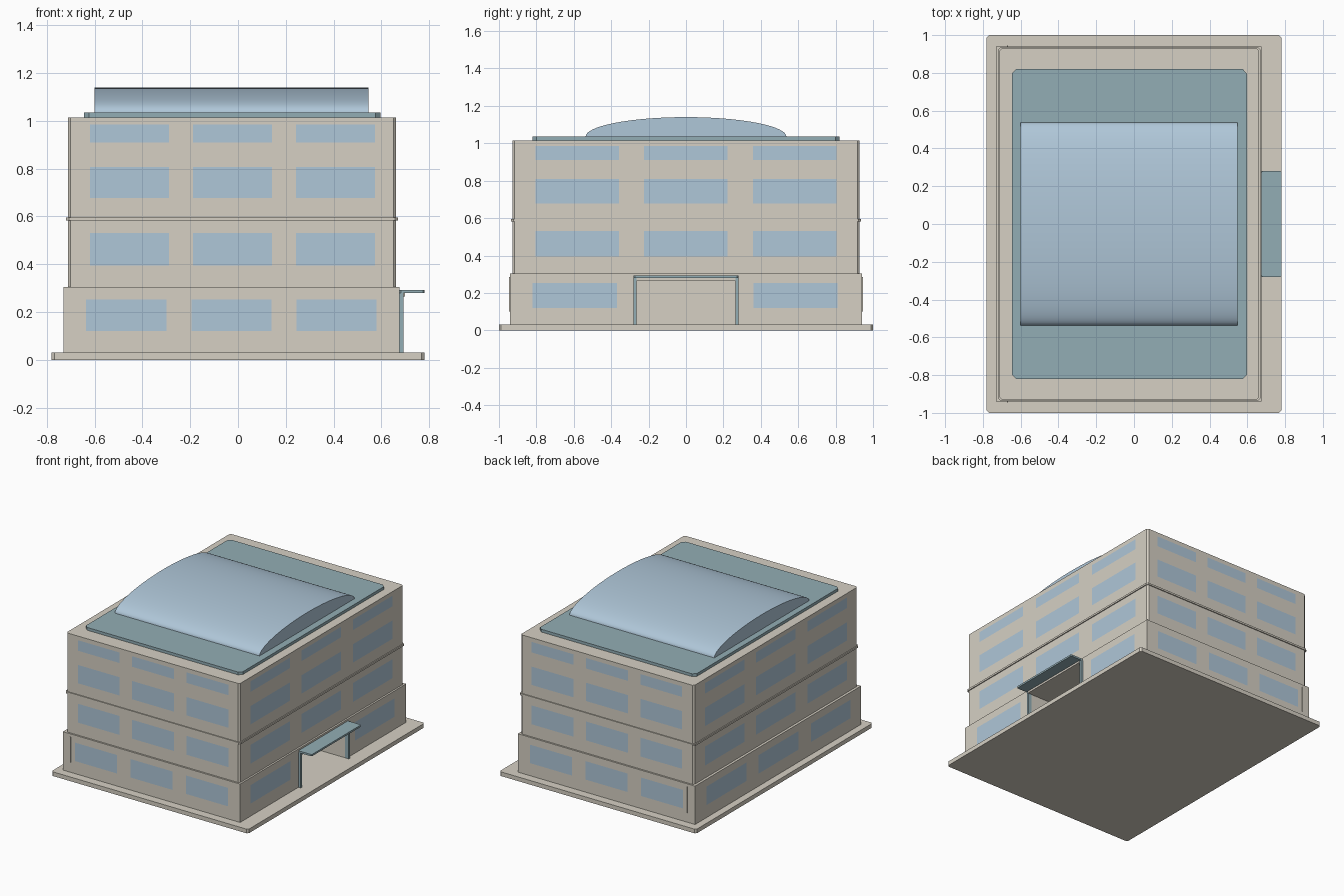
import bpy, bmesh, math
from mathutils import Vector

if "Cube" in bpy.data.objects:
    bpy.data.objects.remove(bpy.data.objects["Cube"], do_unlink=True)


def material(name, rgb):
    m = bpy.data.materials.new(name)
    m.use_nodes = True
    m.diffuse_color = (*rgb, 1)
    m.node_tree.nodes["Principled BSDF"].inputs["Base Color"].default_value = (*rgb, 1)
    return m


STONE = material("warm stone", (0.67, 0.63, 0.55))
GLASS = material("pale blue glass", (0.43, 0.57, 0.69))
TEAL = material("grey teal metal", (0.29, 0.42, 0.46))


def box_mesh(xs, ys, zs, chamfer=0):
    """Box between the given ranges, with optional cut vertical corners."""
    bm = bmesh.new()
    bmesh.ops.create_cube(bm, size=1)
    for v in bm.verts:
        v.co = Vector(r[0] if c < 0 else r[1] for c, r in zip(v.co, (xs, ys, zs)))
    if chamfer:
        upright = [e for e in bm.edges
                   if abs(e.verts[0].co.z - e.verts[1].co.z) > 1e-4]
        bmesh.ops.bevel(bm, geom=upright, offset=chamfer, segments=1, affect="EDGES")
    return bm


def finish(bm, name, *mats):
    mesh = bpy.data.meshes.new(name)
    bm.normal_update()
    bm.to_mesh(mesh)
    bm.free()
    for m in mats:
        mesh.materials.append(m)
    ob = bpy.data.objects.new(name, mesh)
    bpy.context.scene.collection.objects.link(ob)
    return ob


def box(name, mat, xs, ys, zs, chamfer=0):
    return finish(box_mesh(xs, ys, zs, chamfer), name, mat)


def slice_mesh(bm, axis, values):
    normal = Vector(1 if i == axis else 0 for i in range(3))
    for value in values:
        bmesh.ops.bisect_plane(bm, geom=bm.verts[:] + bm.edges[:] + bm.faces[:],
                               plane_co=normal * value, plane_no=normal)


def inside(value, ranges):
    return any(a < value < b for a, b in ranges)


def cut_windows(bm, columns_x, columns_y, rows, has_door=False):
    """Cut flush windows into all four walls and colour them."""
    for axis, ranges in enumerate((columns_x, columns_y, rows)):
        slice_mesh(bm, axis, [v for r in ranges for v in r])
    bm.normal_update()
    for f in bm.faces:
        c, n = f.calc_center_median(), f.normal
        across = (abs(n.y) > 0.9 and inside(c.x, columns_x)
                  or abs(n.x) > 0.9 and inside(c.y, columns_y))
        door = has_door and n.x > 0.9 and abs(c.y) < 0.3
        f.material_index = int(across and inside(c.z, rows) and not door)


def columns(start, width, step):
    return [(start + i * step, start + i * step + width) for i in range(3)]


# Plinth
box("plinth", STONE, (-0.78, 0.78), (-1, 1), (0, 0.03), 0.012)

# Ground floor with a deep entrance opening on the +x side
DOOR_Y, DOOR_TOP, WALL_X = 0.265, 0.265, 0.675
bm = box_mesh((-0.73, WALL_X), (-0.94, 0.94), (0.03, 0.305))
cut_windows(bm, columns(-0.635, 0.335, 0.44), columns(-0.82, 0.45, 0.59),
            [(0.12, 0.252)], has_door=True)
slice_mesh(bm, 1, (-DOOR_Y, DOOR_Y))
slice_mesh(bm, 2, (DOOR_TOP,))
bm.normal_update()
opening = []
for f in bm.faces:
    c = f.calc_center_median()
    if f.normal.x > 0.9 and abs(c.y) < DOOR_Y and c.z < DOOR_TOP:
        opening.append(f)
result = bmesh.ops.extrude_face_region(bm, geom=opening)
bmesh.ops.translate(bm, vec=(-0.4, 0, 0),
                    verts=[g for g in result["geom"] if isinstance(g, bmesh.types.BMVert)])
bmesh.ops.delete(bm, geom=[f for f in opening if f.is_valid], context="FACES")
finish(bm, "ground_floor", STONE, GLASS)

# Upper floors
bm = box_mesh((-0.712, 0.662), (-0.928, 0.928), (0.305, 1.015), 0.012)
cut_windows(bm, columns(-0.62, 0.332, 0.431), columns(-0.805, 0.447, 0.581),
            [(0.395, 0.53), (0.677, 0.808), (0.91, 0.985)])
finish(bm, "upper_floors", STONE, GLASS)
box("string_course", STONE, (-0.719, 0.669), (-0.935, 0.935), (0.583, 0.596), 0.012)

# Thin wall fins on the front and back
for side, y in (("front", -0.942), ("back", 0.942)):
    box(side + "_wall_fin", STONE, (-0.672, -0.667), (y - 0.004, y + 0.004), (0.1, 0.285))

# Roof slab
box("roof_slab", TEAL, (-0.645, 0.597), (-0.82, 0.82), (1.015, 1.035), 0.022)

# Vaulted skylight: half ellipse drawn along x
bm = bmesh.new()
STEPS = 40
arc = [math.pi * i / STEPS for i in range(STEPS + 1)]
profile = [bm.verts.new((-0.6, 0.537 * math.cos(a), 1.035 + 0.105 * math.sin(a)))
           for a in arc]
end = bm.faces.new(profile)
result = bmesh.ops.extrude_face_region(bm, geom=[end], use_keep_orig=True)
bmesh.ops.translate(bm, vec=(1.147, 0, 0),
                    verts=[g for g in result["geom"] if isinstance(g, bmesh.types.BMVert)])
bmesh.ops.recalc_face_normals(bm, faces=bm.faces[:])
vault = finish(bm, "vaulted_skylight", GLASS)
bpy.ops.object.select_all(action="DESELECT")
vault.select_set(True)
bpy.context.view_layer.objects.active = vault
bpy.ops.object.shade_smooth_by_angle(angle=math.radians(35))

# Entrance canopy, lintel and posts
box("entrance_canopy", TEAL, (WALL_X, 0.78), (-0.28, 0.28), (0.279, 0.292), 0.006)
box("entrance_lintel", STONE, (WALL_X, 0.698), (-0.265, 0.265), (0.265, 0.279))
for name, y in (("front_door_post", -0.272), ("back_door_post", 0.272)):
    box(name, TEAL, (WALL_X - 0.01, 0.693), (y - 0.008, y + 0.008), (0.03, 0.279))
